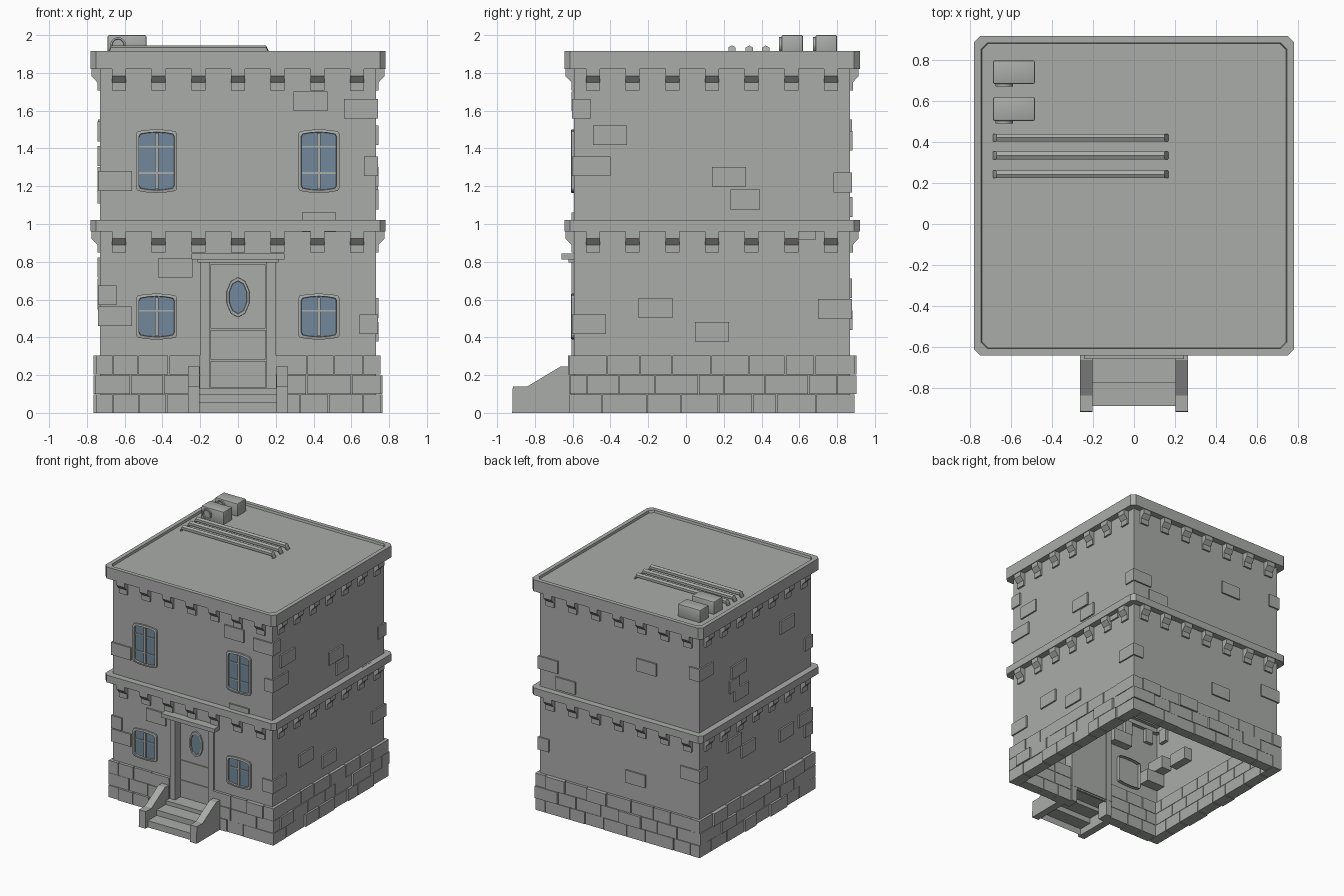
import bpy, bmesh, math, random
from mathutils import Vector

if "Cube" in bpy.data.objects:
    bpy.data.objects.remove(bpy.data.objects["Cube"])

random.seed(4)
CY = 0.138      # centre of the tower in y
W = 0.73        # wall half width


def material(name, col):
    m = bpy.data.materials.new(name)
    m.diffuse_color = (*col, 1)
    m.use_nodes = True
    m.node_tree.nodes["Principled BSDF"].inputs["Base Color"].default_value = m.diffuse_color
    return m


STONE = material("grey_stone", (0.40, 0.415, 0.40))
GLASS = material("blue_glass", (0.17, 0.25, 0.33))


def finish(name, bm, recalc=True, smooth=False):
    if recalc:
        bmesh.ops.recalc_face_normals(bm, faces=bm.faces)
    me = bpy.data.meshes.new(name)
    bm.to_mesh(me)
    bm.free()
    me.materials.append(STONE)
    me.materials.append(GLASS)
    ob = bpy.data.objects.new(name, me)
    bpy.context.collection.objects.link(ob)
    if smooth:
        bpy.context.view_layer.objects.active = ob
        ob.select_set(True)
        bpy.ops.object.shade_smooth_by_angle(angle=math.radians(40))
        ob.select_set(False)
    return ob


def P(k, u, d, z):
    """Point on side k (0 front, 1 right, 2 back, 3 left): u along, d outward."""
    x, y = u, -d
    for _ in range(k):
        x, y = -y, x
    return Vector((x, y + CY, z))


def loft(bm, loops, cap_start=False, cap_end=False, mat_end=0):
    rings = [[bm.verts.new(p) for p in lp] for lp in loops]
    n = len(rings[0])
    for a, b in zip(rings, rings[1:]):
        for i in range(n):
            j = (i + 1) % n
            bm.faces.new((a[i], a[j], b[j], b[i]))
    if cap_start:
        bm.faces.new(rings[0][::-1])
    if cap_end:
        bm.faces.new(rings[-1]).material_index = mat_end


def fbox(bm, k, u0, u1, d0, d1, z0, z1):
    ring = lambda d: [P(k, u0, d, z0), P(k, u1, d, z0), P(k, u1, d, z1), P(k, u0, d, z1)]
    loft(bm, [ring(d0), ring(d1)], True, True)


def quad(bm, k, u0, u1, z0, z1):
    bm.faces.new([bm.verts.new(P(k, u, W, z)) for u, z in ((u0, z0), (u1, z0), (u1, z1), (u0, z1))])


# Hollow walls, front one with a door opening
bm = bmesh.new()
for k in (1, 2, 3):
    quad(bm, k, -W, W, 0, 1.83)
quad(bm, 0, -W, -0.155, 0, 1.83)
quad(bm, 0, 0.155, W, 0, 1.83)
quad(bm, 0, -0.155, 0.155, 0.80, 1.83)
finish("walls", bm, recalc=False)


# Cornices with clipped corners; the upper one carries the sunken roof
def square(h, z, c):
    pts = []
    for k in range(4):
        pts += [P(k, -h + c, h, z), P(k, h - c, h, z)]
    return pts


bm = bmesh.new()
loft(bm, [square(0.70, 1.82, 0.02), square(0.782, 1.82, 0.03), square(0.782, 1.915, 0.03),
          square(0.748, 1.915, 0.03), square(0.744, 1.897, 0.03)], False, True)
finish("upper_cornice_and_roof", bm)
bm = bmesh.new()
loft(bm, [square(0.70, 0.96, 0.02), square(0.782, 0.96, 0.03), square(0.782, 1.02, 0.03), square(0.70, 1.02, 0.02)])
finish("lower_cornice", bm)

# Stepped corbels under both cornices
bm = bmesh.new()
prof = [(0.70, 0.005), (0.776, 0.005), (0.776, -0.037), (0.745, -0.07), (0.745, -0.112), (0.70, -0.112)]
for k in range(4):
    for top in (1.82, 0.96):
        for i in range(-3, 4):
            u = i * 0.21
            loft(bm, [[P(k, u + s, d, top + z) for d, z in prof] for s in (-0.037, 0.037)], True, True)
finish("corbels", bm)

# Plinth of three brick courses
bm = bmesh.new()
for k in range(4):
    for c in range(3):
        end = 0.755 if (k + c) % 2 else 0.662
        spans = [(-end, -0.2), (0.2, end)] if k == 0 else [(-end, end)]
        for a, b in spans:
            n = max(2, round((b - a) / 0.18))
            cuts = [a] + [a + (b - a) * (i + random.uniform(-0.2, 0.2)) / n for i in range(1, n)] + [b]
            for u0, u1 in zip(cuts, cuts[1:]):
                out = random.choice((0.750, 0.752, 0.755, 0.764))
                fbox(bm, k, u0 + (0.003 if u0 > a else 0), u1 - (0.003 if u1 < b else 0),
                     0.665, out, c * 0.101, c * 0.101 + (0.098 if c < 2 else 0.102))
finish("plinth_bricks", bm)

# Single bricks standing out of the plaster: side, u centre, z centre, width
bm = bmesh.new()
for k, u, z, w in [
        (0, 0.385, 1.65, 0.18), (0, 0.43, 1.01, 0.18), (0, -0.33, 0.768, 0.18),
        (1, -0.54, 1.47, 0.18), (1, 0.09, 1.25, 0.18), (1, 0.175, 1.13, 0.155),
        (1, -0.30, 0.555, 0.18), (1, 0.0, 0.43, 0.18), (1, 0.49, 0.97, 0.12),
        (2, -0.49, 1.09, 0.18), (2, 0.25, 1.44, 0.18), (2, 0.15, 0.49, 0.18),
        (3, -0.22, 1.36, 0.19), (3, -0.28, 1.25, 0.13), (3, -0.19, 1.16, 0.18),
        (3, 0.41, 1.49, 0.18), (3, -0.28, 0.77, 0.18), (3, -0.10, 0.66, 0.18), (3, 0.40, 0.60, 0.18)]:
    fbox(bm, k, u - w / 2, u + w / 2, 0.66, 0.743, z - 0.052, z + 0.052)
# Corner bricks: side, end (+1 right, -1 left), z centre, length along that side
for k, s, z, w in [
        (0, -1, 1.228, 0.18), (0, 1, 1.61, 0.18), (0, 1, 1.305, 0.075), (0, -1, 0.623, 0.10),
        (0, -1, 0.512, 0.18), (0, 1, 0.47, 0.10), (2, -1, 1.22, 0.18), (2, -1, 0.55, 0.10),
        (2, 1, 1.50, 0.10), (2, 1, 0.66, 0.18)]:
    e = s * 0.742
    fbox(bm, k, min(e, e - s * w), max(e, e - s * w), 0.742 - (0.28 - w), 0.742, z - 0.052, z + 0.052)
finish("accent_bricks", bm)


# Windows with bowed frames, glass and glazing bars
def outline(u, z, hw, hh, d):
    pts = []
    for s in (-1, 1):
        for t in (-1, -0.92, -0.5, 0, 0.5, 0.92, 1):
            drop = 0.012 if abs(t) == 1 else 0
            pts.append(P(0, u - s * t * hw, d, z + s * (hh - drop - 0.012 * t * t)))
    return pts


for name, z, hh, bars in (("upper", 1.333, 0.168, (1.41, 1.27)), ("lower", 0.51, 0.122, (0.54,))):
    for side, u in (("left", -0.431), ("right", 0.428)):
        bm = bmesh.new()
        loft(bm, [outline(u, z, 0.109, hh, 0.70), outline(u, z, 0.109, hh, 0.745),
                  outline(u, z, 0.094, hh - 0.014, 0.748), outline(u, z, 0.092, hh - 0.016, 0.734)],
             False, True, 1)
        fbox(bm, 0, u - 0.009, u + 0.009, 0.73, 0.743, z - hh + 0.02, z + hh - 0.02)
        for b in bars:
            fbox(bm, 0, u - 0.092, u + 0.092, 0.73, 0.739, b - 0.004, b + 0.004)
        finish(f"{name}_{side}_window", bm)

# Door with panels and an oval light
bm = bmesh.new()
fbox(bm, 0, -0.16, 0.16, 0.655, 0.672, 0.12, 0.81)
for z0, z1 in ((0.135, 0.275), (0.283, 0.44), (0.448, 0.785)):
    fbox(bm, 0, -0.145, 0.145, 0.665, 0.68, z0, z1)


def oval(a, b, d):
    return [P(0, a * math.sin(-t * math.tau / 10), d, 0.612 + b * math.cos(t * math.tau / 10)) for t in range(10)]


loft(bm, [oval(0.064, 0.107, 0.67), oval(0.062, 0.105, 0.692), oval(0.05, 0.088, 0.692), oval(0.048, 0.086, 0.684)],
     False, True, 1)
finish("door", bm)

# Door surround
bm = bmesh.new()
for s in (-1, 1):
    a, b = sorted((s * 0.15, s * 0.2))
    fbox(bm, 0, a, b, 0.65, 0.745, 0.0, 0.80)
fbox(bm, 0, -0.215, 0.215, 0.65, 0.76, 0.795, 0.815)
fbox(bm, 0, -0.245, 0.245, 0.70, 0.798, 0.812, 0.845)
finish("door_surround", bm)

# Entrance steps (open underneath) and their side walls
bm = bmesh.new()
tread = [(-0.89, 0), (-0.89, 0.055), (-0.775, 0.055), (-0.775, 0.10), (-0.655, 0.10), (-0.655, 0.132), (-0.51, 0.132)]
for (y0, z0), (y1, z1) in zip(tread, tread[1:]):
    bm.faces.new([bm.verts.new(p) for p in ((-0.205, y0, z0), (0.205, y0, z0), (0.205, y1, z1), (-0.205, y1, z1))])
finish("entrance_steps", bm, recalc=False)
cheek = [(-0.92, 0), (-0.917, 0.14), (-0.84, 0.14), (-0.665, 0.245), (-0.58, 0.245), (-0.58, 0)]
bm = bmesh.new()
for s in (-1, 1):
    loft(bm, [[(s * x, y, z) for y, z in cheek] for x in (0.203, 0.265)], True, True)
finish("step_side_walls", bm)

# Roof pipes bending down at both ends
bm = bmesh.new()
for y in (0.243, 0.335, 0.422):
    path = [(-0.69, 1.885), (-0.672, 1.925), (0.148, 1.925), (0.168, 1.885)]
    loft(bm, [[(x, y + 0.022 * math.sin(a * math.tau / 6), z + 0.02 * math.cos(a * math.tau / 6))
               for a in range(6)] for x, z in path], True, True)
finish("roof_pipes", bm, smooth=True)

# Roof cooling units with round fan grilles
for i, (y0, y1) in enumerate(((0.505, 0.62), (0.685, 0.80))):
    bm = bmesh.new()
    d0, d1 = CY - y1, CY - y0
    fbox(bm, 0, -0.69, -0.485, d0, d1, 1.89, 2.0)
    bmesh.ops.bevel(bm, geom=bm.edges[:], offset=0.008, segments=2, affect='EDGES', profile=0.5)
    disc = lambda r, d: [P(0, -0.635 + r * math.sin(t * math.tau / 12), d, 1.948 + r * math.cos(t * math.tau / 12))
                         for t in range(12)]
    loft(bm, [disc(0.042, d1 - 0.01), disc(0.042, d1 + 0.013), disc(0.032, d1 + 0.013), disc(0.03, d1 + 0.004)],
         False, True)
    finish(f"cooling_unit_{i + 1}", bm, smooth=True)
